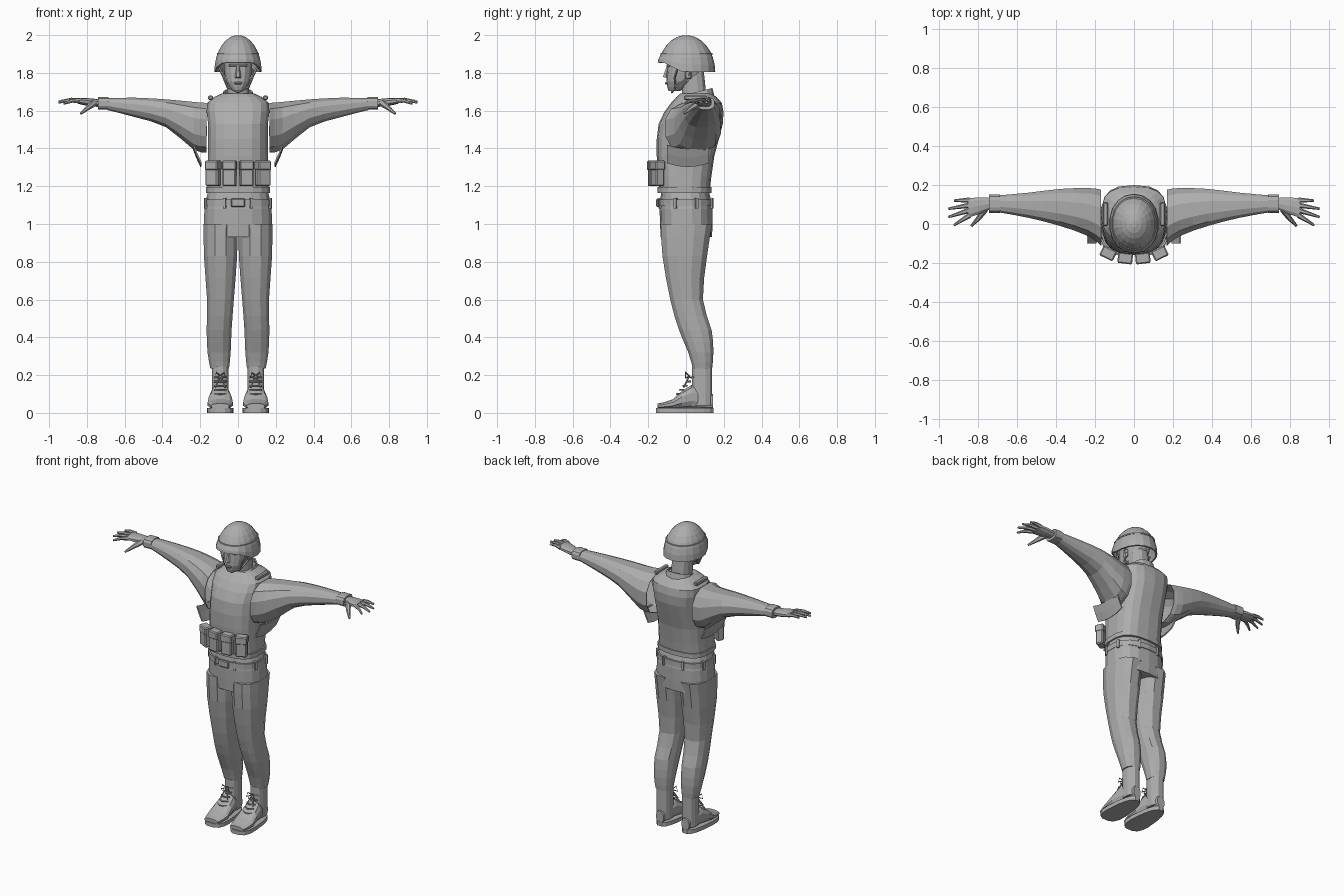
import bpy, bmesh, math
from mathutils import Vector, Matrix

if "Cube" in bpy.data.objects:
    bpy.data.objects.remove(bpy.data.objects["Cube"])

grey = bpy.data.materials.new("plain_grey")
grey.diffuse_color = (.42, .42, .42, 1)
grey.use_nodes = True
grey.node_tree.nodes["Principled BSDF"].inputs["Base Color"].default_value = grey.diffuse_color


def finish(name, bm, mirror=False, thick=0):
    """Turn a bmesh into a flat-shaded object, optionally mirrored and thickened."""
    bmesh.ops.recalc_face_normals(bm, faces=bm.faces)
    mesh = bpy.data.meshes.new(name)
    bm.to_mesh(mesh)
    bm.free()
    mesh.materials.append(grey)
    obj = bpy.data.objects.new(name, mesh)
    bpy.context.collection.objects.link(obj)
    if thick:
        obj.modifiers.new("thickness", "SOLIDIFY").thickness = thick
    if mirror:
        obj.modifiers.new("mirror", "MIRROR").use_mirror_merge = False
    return obj


def skin(bm, loops, start=True, end=True):
    """Bridge closed loops of vertices and cap the ends."""
    for low, high in zip(loops, loops[1:]):
        for k in range(len(low)):
            bm.faces.new((low[k - 1], low[k], high[k], high[k - 1]))
    if start:
        bm.faces.new(loops[0])
    if end:
        bm.faces.new(loops[-1])


def refine(keys, steps):
    """Ease a few key rings into a smooth run of rings."""
    rings = []
    for i in range(len(keys) - 1):
        around = [keys[max(0, min(len(keys) - 1, j))] for j in range(i - 1, i + 3)]
        for step in range(steps):
            f = step / steps
            rings.append([b + f / 2 * (c - a + f * (2 * a - 5 * b + 4 * c - d
                          + f * (3 * (b - c) + d - a))) for a, b, c, d in zip(*around)])
    return rings + [keys[-1]]


def loft(name, keys, axis="z", sides=14, power=2.4, steps=2, start=True, end=True,
         warp=None, mirror=False, thick=0):
    """Skin rounded rings (position, low a, high a, low b, high b) along an axis."""
    bm = bmesh.new()
    loops = []
    for t, a_low, a_high, b_low, b_high in refine(keys, steps):
        loop = []
        for k in range(sides):
            angle = (k + .5) * math.tau / sides
            c, s = math.cos(angle), math.sin(angle)
            u = math.copysign(abs(c) ** (2 / power), c)
            v = math.copysign(abs(s) ** (2 / power), s)
            a = (a_low + a_high + u * (a_high - a_low)) / 2
            b = (b_low + b_high + v * (b_high - b_low)) / 2
            point = Vector({"z": (a, b, t), "x": (t, a, b), "y": (a, t, b)}[axis])
            loop.append(bm.verts.new(warp(point) if warp else point))
        loops.append(loop)
    skin(bm, loops, start, end)
    return finish(name, bm, mirror, thick)


def body(name, rows, **options):
    """Loft centred on x = 0 from rows (height, half width, front, back)."""
    return loft(name, [(z, -w, w, front, back) for z, w, front, back in rows], **options)


def band(name, low, high, *outline, axis="z", **options):
    """Straight loft with one outline between two positions."""
    return loft(name, [(low, *outline), (high, *outline)], axis=axis, steps=1, **options)


def box(name, centre, size, turn=0, bevel=0, mirror=False):
    bm = bmesh.new()
    bmesh.ops.create_cube(bm, size=1)
    bm.transform(Matrix.Translation(centre) @ Matrix.Rotation(turn, 4, "Z")
                 @ Matrix.Diagonal((*size, 1)))
    if bevel:
        bmesh.ops.bevel(bm, geom=bm.edges[:], offset=bevel, segments=1, affect="EDGES")
    return finish(name, bm, mirror)


def tube(name, points, start_radius, end_radius, sides=6, mirror=True):
    """Tapered tube through points."""
    bm = bmesh.new()
    points = [Vector(p) for p in points]
    last = len(points) - 1
    loops = []
    for i, point in enumerate(points):
        along = points[min(i + 1, last)] - points[max(i - 1, 0)]
        turn = along.to_track_quat("Z", "Y")
        radius = start_radius + (end_radius - start_radius) * i / last
        angles = [k * math.tau / sides for k in range(sides)]
        loops.append([bm.verts.new(point + turn @ Vector((math.cos(g), math.sin(g), 0)) * radius)
                      for g in angles])
    skin(bm, loops)
    return finish(name, bm, mirror)


# Vest, lower rim, collar and shoulder straps
body("vest", [(1.17, .165, -.14, .125), (1.36, .16, -.155, .15), (1.53, .16, -.145, .195),
              (1.64, .166, -.08, .19), (1.69, .09, -.03, .135)], sides=18, power=2.8)
band("vest_rim", 1.165, 1.195, -.172, .172, -.15, .134, sides=18, power=2.8)


def collar_tilt(point):
    return point + Vector((0, 0, point.y / 4))


body("collar", [(1.64, .095, -.055, .15), (1.685, .078, -.045, .14)], steps=1,
     start=False, end=False, warp=collar_tilt, thick=.008)
box("shoulder_strap", (.146, .05, 1.668), (.026, .12, .022), bevel=.005, mirror=True)

# Ammunition pouches with flaps
for x, y, turn in ((.132, -.15, .45), (.045, -.175, .12)):
    box("pouch", (x, y, 1.265), (.072, .048, .13), turn, .007, True)
    box("pouch_flap", (x, y, 1.31), (.076, .056, .05), turn, .006, True)

# Hips, belt, loops and buckle
body("hips", [(.93, .184, -.134, .138), (1.08, .18, -.14, .14), (1.175, .16, -.13, .12)], sides=18)
band("belt", 1.095, 1.13, -.18, .18, -.146, .142, sides=18)
for k in range(8):
    angle = (k + .5) * math.tau / 8
    box("belt_loop", (.178 * math.sin(angle), -.14 * math.cos(angle), 1.11),
        (.014, .03, .055), angle)
box("belt_buckle", (0, -.15, 1.113), (.075, .016, .045), bevel=.005)

# Trouser legs
loft("trouser_leg", [(.235, .046, .148, .035, .14), (.32, .037, .163, .01, .147),
                     (.44, .032, .168, -.04, .138), (.6, .02, .166, -.086, .092),
                     (.83, .002, .183, -.128, .115), (1, 0, .184, -.138, .142)],
     sides=12, mirror=True)

# Boots: shaft, foot and sole, flaring towards the toes
ankle = .094


def toe_flare(point):
    point.x = ankle + (point.x - ankle) * (1 - 1.5 * point.y)
    return point


band("boot_shaft", .04, .245, .049, .14, .03, .14, sides=12, mirror=True)
loft("boot_foot", [(y, ankle - w, ankle + w, .02, top) for y, w, top in
                   ((.143, .035, .1), (.03, .055, .15), (-.07, .062, .073), (-.15, .04, .05))],
     axis="y", sides=12, warp=toe_flare, mirror=True)
band("boot_sole", 0, .026, ankle - .066, ankle + .066, -.16, .147, sides=16, power=2.8,
     warp=toe_flare, mirror=True)

# Laces across the instep, with a bow
for i in range(5):
    y, z = -.05 + .018 * i, .1 + .022 * i
    tube("lace", [(ankle + side * .032, y + .02 * abs(side), z) for side in (-1, 0, 1)],
         .005, .005, sides=5)
knot = Vector((ankle, .018, .195))
for side in (-1, 1):
    bow = [Vector((side * .02, -.02, .02)), Vector((side * .03, -.02, -.01))]
    tube("lace_bow", [knot, knot + bow[0], knot + bow[1], knot], .004, .004, sides=5)
    tube("lace_end", [knot, knot + Vector((side * .026, -.03, -.06))], .004, .004, sides=5)

# Sleeves, hanging flaps and cuffs
loft("sleeve", [(.168, -.115, .18, 1.375, 1.645), (.235, -.065, .188, 1.39, 1.65),
                (.38, -.012, .182, 1.51, 1.662), (.54, .03, .162, 1.563, 1.67),
                (.69, .058, .148, 1.602, 1.668)],
     axis="x", sides=12, end=True, start=False, mirror=True, thick=.004)
bm = bmesh.new()
strips = []
for k in range(-2, 3):
    y, lift = .01 + .055 * k, .005 * k * k
    strips.append([bm.verts.new((x, y, z + lift)) for x, z in ((.232, 1.4), (.215, 1.355), (.192, 1.305))])
for near, far in zip(strips, strips[1:]):
    for k in (1, 2):
        bm.faces.new((near[k - 1], near[k], far[k], far[k - 1]))
finish("sleeve_flap", bm, True, .008)
band("cuff", .685, .742, .056, .151, 1.605, 1.672, axis="x", sides=12, power=3, mirror=True)

# Hands: palm, four fanned fingers and a lowered thumb
loft("palm", [(.735, .075, .135, 1.62, 1.66), (.79, .05, .138, 1.624, 1.666),
              (.85, .03, .133, 1.637, 1.668)], axis="x", sides=10, mirror=True)
for i in range(4):
    root = Vector((.842, .122 - .026 * i, 1.653))
    tip = Vector((.953 - .014 * (i - 1.5) ** 2, .12 - .042 * i, 1.655 - .006 * i))
    knuckle = (root + tip) / 2 + Vector((0, 0, .006))
    tube("finger", [root, knuckle, tip], .014, .006)
tube("thumb", [(.765, .075, 1.64), (.795, .03, 1.615), (.832, -.01, 1.584)], .02, .006)

# Neck, head and face
body("neck", [(1.63, .062, -.02, .115), (1.82, .058, -.03, .095)], sides=12)
body("head", [(1.705, .028, -.093, -.03), (1.755, .064, -.104, .05), (1.83, .076, -.1, .105),
              (1.9, .078, -.098, .11)])
tube("nose", [(0, -.095, 1.835), (0, -.108, 1.775)], .008, .017, mirror=False)
box("lips", (0, -.1, 1.746), (.04, .022, .014), bevel=.004)
box("brow", (0, -.093, 1.84), (.1, .02, .014), bevel=.004)
box("ear", (.076, .012, 1.795), (.014, .035, .055), bevel=.005, mirror=True)

# Helmet dome with a rim raised over the face, band and chin strap
rim = 1.805


def raise_brim(point):
    near_rim = max(0, 1 - (point.z - rim) / .09)
    point.z += near_rim * .05 * max(0, min(1, -point.y / .1 - .2))
    return point


dome = []
for k in range(8):
    angle = k * math.pi / 15
    c = math.cos(angle)
    dome.append((rim + (2 - rim) * math.sin(angle), .127 * c, -.15 * c, .155 * c))
body("helmet", dome, sides=18, power=2.1, steps=1, start=False, warp=raise_brim, thick=.01)
band("helmet_band", 1.896, 1.904, -.114, .114, -.135, .14, sides=18, power=2.1)
for y in (-.045, .03):
    tube("chin_strap", [(.1, y, 1.83), (.076, y - .015, 1.775), (.056, -.055, 1.725),
                        (0, -.075, 1.697)], .006, .006, sides=5)
